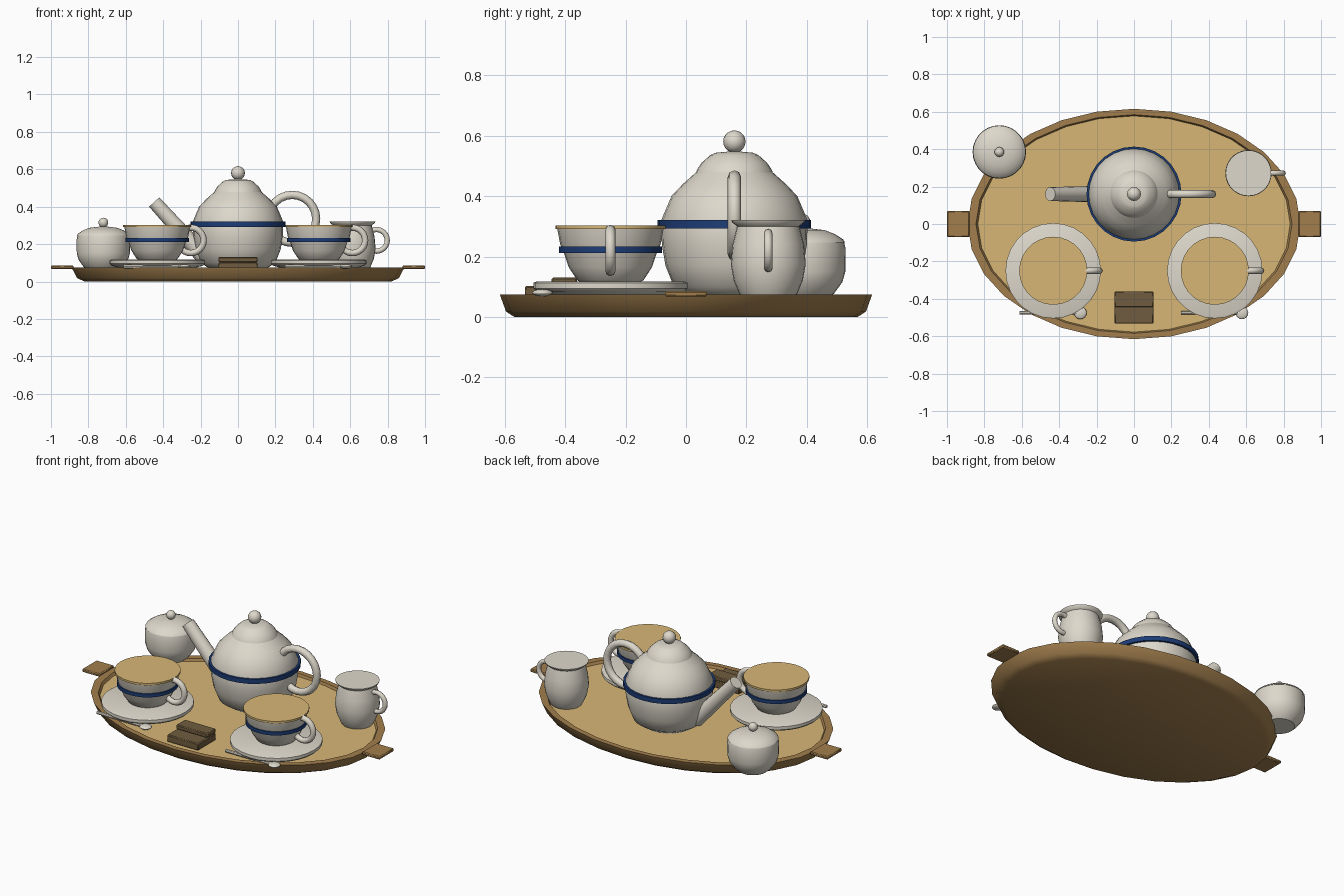
import bpy, bmesh, math
from mathutils import Vector

if "Cube" in bpy.data.objects:
    bpy.data.objects.remove(bpy.data.objects["Cube"])


def material(name, color):
    m = bpy.data.materials.new(name)
    m.diffuse_color = (*color, 1)
    m.use_nodes = True
    m.node_tree.nodes["Principled BSDF"].inputs["Base Color"].default_value = m.diffuse_color
    return m


CERAMIC = material("cream ceramic", (.73, .69, .60))
GOLD = material("golden tan", (.68, .47, .18))
WOOD = material("tray brown", (.36, .21, .075))
DARK = material("napkin brown", (.16, .107, .05))
BLUE = material("navy blue", (.012, .045, .18))


def finish(obj, name, mat, angle=40):
    obj.name = name
    obj.data.materials.clear()
    obj.data.materials.append(mat)
    bpy.ops.object.select_all(action='DESELECT')
    obj.select_set(True)
    bpy.context.view_layer.objects.active = obj
    bpy.ops.object.shade_smooth_by_angle(angle=math.radians(angle))
    return obj


def lathe(name, profile, mat, x=0, y=0, sides=28, sy=1, closed=False, angle=40):
    """Spin (radius, z) points around z; sy squashes the circle in y."""
    bm = bmesh.new()
    rings = []
    for r, z in profile:
        rings.append([bm.verts.new((r * math.sin(math.tau * i / sides),
                                    -r * sy * math.cos(math.tau * i / sides), z))
                      for i in range(sides)])
    pairs = list(zip(rings, rings[1:]))
    if closed:
        pairs.append((rings[-1], rings[0]))
    for a, b in pairs:
        for i in range(sides):
            j = (i + 1) % sides
            bm.faces.new((a[i], a[j], b[j], b[i]))
    if not closed:
        bm.faces.new(rings[0][::-1])
        bm.faces.new(rings[-1])
    bmesh.ops.recalc_face_normals(bm, faces=bm.faces)
    me = bpy.data.meshes.new(name)
    bm.to_mesh(me)
    bm.free()
    obj = bpy.data.objects.new(name, me)
    bpy.context.collection.objects.link(obj)
    obj.location = (x, y, 0)
    return finish(obj, name, mat, angle)


def band(name, r, z0, z1, x, y):
    return lathe(name, [(r - .03, z0), (r, z0), (r, z1), (r - .03, z1)], BLUE, x, y, closed=True)


def ball(name, loc, r, mat, sz=1):
    bpy.ops.mesh.primitive_uv_sphere_add(segments=16, ring_count=10, radius=r, location=loc)
    obj = bpy.context.object
    obj.scale.z = sz
    return finish(obj, name, mat, 60)


def loop_handle(name, loc, outer, thick):
    bpy.ops.mesh.primitive_torus_add(location=loc, rotation=(math.pi / 2, 0, 0),
                                     major_radius=outer - thick, minor_radius=thick,
                                     major_segments=24, minor_segments=8)
    return finish(bpy.context.object, name, CERAMIC, 60)


def tube(name, a, b, r1, r2, mat, sides=16):
    a, b = Vector(a), Vector(b)
    bpy.ops.mesh.primitive_cone_add(vertices=sides, radius1=r1, radius2=r2,
                                    depth=(b - a).length, location=(a + b) / 2)
    obj = bpy.context.object
    obj.rotation_euler = (b - a).to_track_quat('Z', 'Y').to_euler()
    return finish(obj, name, mat)


def box(name, lo, hi, mat, bevel=.005):
    lo, hi = Vector(lo), Vector(hi)
    bpy.ops.mesh.primitive_cube_add(size=1, location=(lo + hi) / 2)
    obj = bpy.context.object
    obj.scale = hi - lo
    bpy.ops.object.transform_apply(location=False, rotation=False, scale=True)
    mod = obj.modifiers.new("bevel", 'BEVEL')
    mod.width, mod.segments = bevel, 1
    return finish(obj, name, mat, 20)


# Oval tray with raised rim and a golden floor
tray = lathe("tray", [(.82, 0), (.86, .018), (.89, .075), (.845, .075), (.835, .06)],
             WOOD, sy=.692)
tray.data.materials.append(GOLD)
for f in tray.data.polygons:
    if f.normal.z > .9 and f.center.z < .065:
        f.material_index = 1
for s, side in ((-1, "left"), (1, "right")):
    xs = sorted((s * .88, s * 1.0))
    box(side + "_tray_handle", (xs[0], -.07, .067), (xs[1], .07, .086), WOOD)

# Teapot
TY = .16
lathe("teapot_body", [(.14, .06), (.20, .10), (.228, .17), (.24, .24), (.242, .32),
                      (.208, .40), (.17, .44), (.125, .48)], CERAMIC, 0, TY)
band("teapot_band", .254, .292, .32, 0, TY)
lathe("teapot_lid", [(.127, .478), (.122, .49), (.108, .51), (.08, .535), (.062, .543),
                     (.02, .547)], CERAMIC, 0, TY)
ball("teapot_knob", (0, TY, .58), .037, CERAMIC)
tube("teapot_spout", (-.18, TY, .13), (-.448, TY, .425), .045, .037, CERAMIC)
loop_handle("teapot_handle", (.29, TY, .335), .15, .022)

# Two cups with saucers and spoons
for cx, side in ((-.432, "left"), (.432, "right")):
    cy = -.25
    lathe(side + "_saucer", [(.16, .06), (.245, .085), (.255, .095), (.255, .113), (.245, .117)],
          CERAMIC, cx, cy)
    lathe(side + "_cup", [(.09, .11), (.11, .122), (.138, .165), (.153, .21), (.166, .24),
                          (.176, .293)], CERAMIC, cx, cy)
    band(side + "_cup_band", .17, .212, .233, cx, cy)
    lathe(side + "_cup_top", [(.182, .291), (.182, .303)], GOLD, cx, cy)
    loop_handle(side + "_cup_handle", (cx + .18, cy, .22), .085, .017)
    tube(side + "_spoon_handle", (cx - .18, -.475, .08), (cx + .13, -.475, .08),
         .01, .01, CERAMIC, 8)
    ball(side + "_spoon_bowl", (cx + .145, -.475, .08), .034, CERAMIC, .35)

# Cream jug
lathe("jug", [(.085, .06), (.095, .075), (.114, .12), (.124, .175), (.118, .24),
              (.103, .30), (.120, .313), (.122, .32)], CERAMIC, .612, .272)
loop_handle("jug_handle", (.74, .272, .22), .072, .014)

# Sugar bowl with lid
SX, SY = -.72, .385
lathe("sugar_bowl", [(.085, .06), (.105, .078), (.132, .115), (.142, .15), (.143, .225),
                     (.137, .25)], CERAMIC, SX, SY)
lathe("sugar_lid", [(.141, .247), (.135, .256), (.11, .273), (.075, .287), (.025, .293)],
      CERAMIC, SX, SY)
ball("sugar_knob", (SX, SY, .315), .026, CERAMIC)

# Folded napkin in two layers
box("napkin_lower_fold", (-.105, -.533, .06), (.105, -.36, .103), DARK)
box("napkin_upper_fold", (-.105, -.445, .103), (.105, -.36, .13), DARK)
